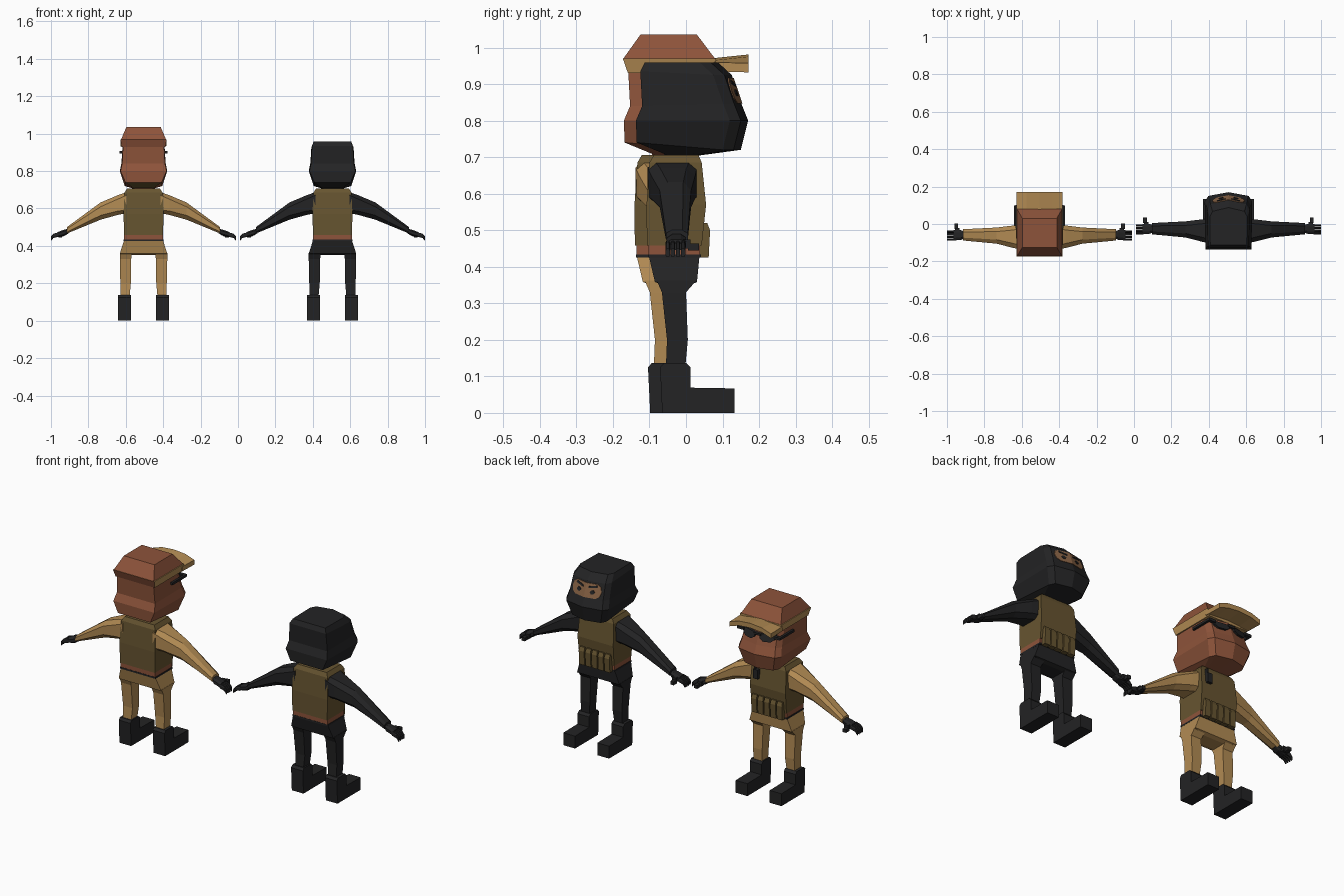
import bpy, bmesh
from mathutils import Vector

if "Cube" in bpy.data.objects:
    bpy.data.objects.remove(bpy.data.objects["Cube"])

def mat(name, r, g, b):
    m = bpy.data.materials.new(name)
    m.diffuse_color = (r, g, b, 1)
    m.use_nodes = True
    m.node_tree.nodes["Principled BSDF"].inputs["Base Color"].default_value = m.diffuse_color
    return m

BLACK = mat("black cloth", .017, .017, .018)
TAN = mat("tan cloth", .45, .26, .088)
OLIVE = mat("olive vest", .135, .09, .03)
RED = mat("red brown", .27, .088, .043)
SKIN = mat("face skin", .25, .125, .06)

ORIGIN = Vector((0, 0, 0))

def loft(name, rings, *mats, rule=None):
    """Skin a stack of equal-length rings and cap both ends."""
    bm = bmesh.new()
    vs = [[bm.verts.new(p) for p in ring] for ring in rings]
    n = len(vs[0])
    for a, b in zip(vs, vs[1:]):
        for i in range(n):
            j = (i + 1) % n
            bm.faces.new((a[i], a[j], b[j], b[i]))
    bm.faces.new(vs[0][::-1])
    bm.faces.new(vs[-1])
    bmesh.ops.recalc_face_normals(bm, faces=bm.faces)
    bm.normal_update()
    if rule:
        for f in bm.faces:
            f.material_index = rule(f.normal, f.calc_center_median())
    me = bpy.data.meshes.new(name)
    bm.to_mesh(me)
    bm.free()
    for m in mats:
        me.materials.append(m)
    ob = bpy.data.objects.new(name, me)
    ob.location = ORIGIN
    bpy.context.collection.objects.link(ob)

def rect(x0, x1, y0, y1, z):
    return [(x0, y0, z), (x1, y0, z), (x1, y1, z), (x0, y1, z)]

def box(name, x0, x1, y0, y1, z0, z1, m):
    loft(name, [rect(x0, x1, y0, y1, z0), rect(x0, x1, y0, y1, z1)], m)

def limb_ring(x, y0, y1, z0, z1, c=.25):
    """Chamfered rectangle across a limb running along x."""
    dy, dz = (y1 - y0) * c, (z1 - z0) * c
    return [(x, y0 + dy, z0), (x, y1 - dy, z0), (x, y1, z0 + dz), (x, y1, z1 - dz),
            (x, y1 - dy, z1), (x, y0 + dy, z1), (x, y0, z1 - dz), (x, y0, z0 + dz)]

def head_ring(w, yb, yf, zb, zf):
    half = [(w * .85, yf - .02, zf), (w, yf - .05, zf), (w * .97, yb, zb)]
    return [(0, yf, zf)] + half + [(-x, y, z) for x, y, z in reversed(half)]

def face_y(x, z):
    """Front surface of the face between cheek and forehead."""
    t = (z - .845) / .08
    return .152 - .027 * t - .02 * abs(x) / (.1 - .004 * t)

def face_plate(name, pts, m, lift=.003, thick=.008):
    front = [(x, face_y(x, z) + lift, z) for x, z in pts]
    loft(name, [[(x, y - thick, z) for x, y, z in front], front], m)

def figure(cloth, head_mat):
    # trousers
    loft("hips", [rect(-.075, .075, -.06, .01, .35), rect(-.127, .127, -.085, .03, .358),
                  rect(-.104, .104, -.102, .037, .43)], cloth)
    for s in (-1, 1):
        loft("leg", [rect(s * a, s * b, c, d, z) for a, b, c, d, z in (
            (.075, .122, -.055, -.002, .125), (.068, .124, -.052, .005, .2),
            (.066, .127, -.066, .0, .33), (.062, .127, -.08, .028, .362))], cloth)
        # boots
        prof = [(-.065, 0), (.133, 0), (.133, .067), (.012, .069),
                (.012, .125), (0, .137), (-.06, .137), (-.071, .125)]
        loft("boot", [[(s * x, y, z) for y, z in prof] for x in (.067, .137)], BLACK)
        # arms and hands
        loft("arm", [limb_ring(s * .09, -.105, .03, .575, .688, .15),
                     limb_ring(s * .14, -.095, .025, .565, .67, .2),
                     limb_ring(s * .23, -.072, .014, .54, .632),
                     limb_ring(s * .41, -.055, .005, .466, .5)], cloth)
        loft("palm", [limb_ring(s * .4, -.042, -.008, .468, .492),
                      limb_ring(s * .42, -.052, 0, .455, .488),
                      limb_ring(s * .46, -.055, 0, .446, .474)], BLACK)
        for i in range(4):
            y = -.056 + i * .014
            loft("finger", [limb_ring(s * .455, y, y + .012, .449, .472),
                            limb_ring(s * .482, y, y + .012, .442, .465),
                            limb_ring(s * .495, y, y + .012, .426, .45)], BLACK)
        loft("thumb", [rect(s * .428, s * .452, -.01, .012, .45),
                       rect(s * .428, s * .452, -.01, .012, .474)], BLACK)
        loft("thumb_tip", [rect(s * .436, s * .456, .005, .036, .445),
                           rect(s * .436, s * .456, .005, .036, .463)], BLACK)
    # torso layers
    box("belt_line", -.106, .106, -.104, .041, .425, .434, BLACK)
    box("shirt_hem", -.104, .104, -.103, .039, .43, .47, RED)
    loft("vest", [rect(-.104, .104, -.107, .043, .458), rect(-.107, .107, -.108, .055, .57),
                  rect(-.102, .102, -.1, .043, .685), rect(-.088, .088, -.088, .034, .706)], OLIVE)
    for i in range(5):
        x = (i - 2) * .038
        loft("pouch", [rect(x - .016, x + .016, .035, .062, .425),
                       rect(x - .016, x + .016, .035, .066, .50),
                       rect(x - .014, x + .014, .035, .058, .52)], OLIVE)
    # neck and head
    loft("neck", [rect(-.045, .045, -.06, .02, .69), rect(-.05, .05, -.06, .03, .725)], head_mat)
    loft("head", [head_ring(*r) for r in (
        (.05, -.05, .04, .705, .705), (.1, -.135, .15, .74, .72),
        (.127, -.137, .17, .80, .80), (.118, -.12, .152, .84, .845),
        (.113, -.125, .125, .935, .925), (.1, -.113, .088, .959, .959))],
        head_mat, OLIVE,
        rule=lambda n, c: int(head_mat == RED and n.z < -.3 and c.y < -.07))

# ---- capped figure in tan ----
ORIGIN = Vector((-.505, -.033, 0))
figure(TAN, RED)
# cap
loft("cap_band", [rect(-.117, .117, -.126, .118, .93), rect(-.124, .124, -.14, .115, .97)],
     TAN, RED, rule=lambda n, c: int(n.y < -.7))
loft("cap_crown", [rect(-.12, .12, -.139, .113, .969), rect(-.092, .092, -.092, .063, 1.035)], RED)
loft("cap_visor", [[(-.124, y, z0), (-.07, y, z1 - .006), (0, y, z1), (.07, y, z1 - .006), (.124, y, z0),
                    (.124, y, z0 - .025), (.07, y, z1 - .031), (0, y, z1 - .025), (-.07, y, z1 - .031),
                    (-.124, y, z0 - .025)]
                   for y, z0, z1 in ((.1, .96, .97), (.204, .957, .981))], TAN)
# sunglasses
for s in (-1, 1):
    face_plate("lens", [(s * x, z) for x, z in (
        (.012, .905), (.095, .91), (.092, .885), (.075, .872), (.035, .87), (.017, .882))],
        BLACK, .012, .012)
    box("temple", s * .117, s * .129, .01, .135, .895, .908, BLACK)
    box("glasses_hinge", s * .088, s * .129, .118, .135, .895, .908, BLACK)
box("glasses_bridge", -.02, .02, .13, .146, .895, .906, BLACK)
# shoulder radio
box("radio", .052, .08, .045, .066, .61, .66, BLACK)
box("radio_antenna", .071, .079, .045, .058, .655, .685, BLACK)

# ---- masked figure in black ----
ORIGIN = Vector((.505, 0, 0))
figure(BLACK, BLACK)
for s in (-1, 1):
    # eye opening
    face_plate("face_opening", [(s * x, z) for x, z in (
        (0, .847), (.06, .847), (.08, .86), (.086, .882), (.078, .905), (.06, .916), (0, .916))], SKIN)
    face_plate("eyebrow", [(s * x, z) for x, z in (
        (.016, .893), (.062, .902), (.058, .911), (.016, .902))], BLACK, .006, .005)
    face_plate("eye", [(s * x, z) for x, z in (
        (.026, .876), (.034, .867), (.046, .867), (.053, .876), (.046, .885), (.034, .885))],
        BLACK, .006, .005)
